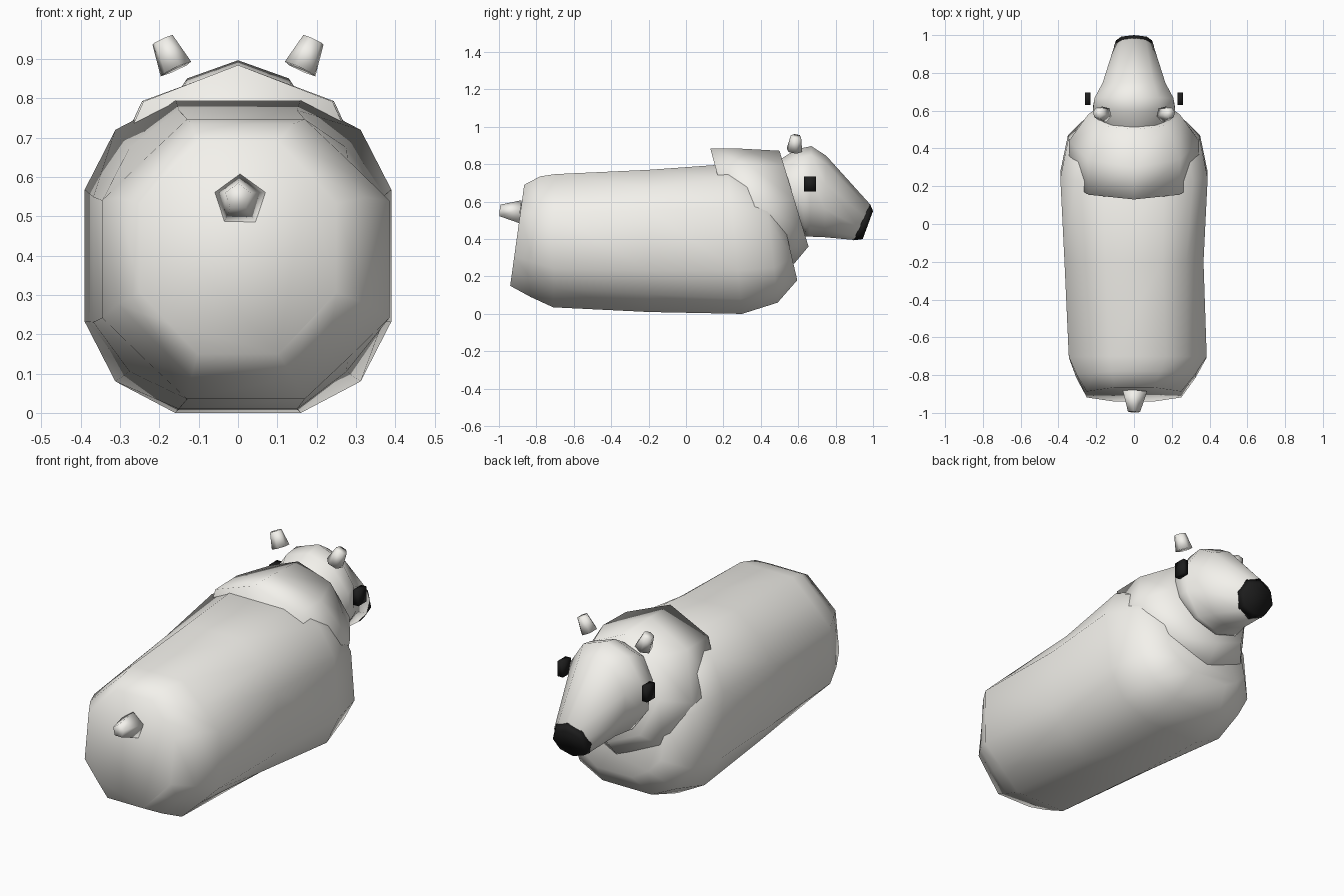
import bpy, bmesh, math
from mathutils import Vector

if "Cube" in bpy.data.objects:
    bpy.data.objects.remove(bpy.data.objects["Cube"])


def material(name, colour):
    m = bpy.data.materials.new(name)
    m.diffuse_color = (*colour, 1)
    m.use_nodes = True
    m.node_tree.nodes["Principled BSDF"].inputs["Base Color"].default_value = m.diffuse_color
    return m


black = material("black", (0.012, 0.012, 0.012))
cream = material("cream", (0.9, 0.885, 0.84))


def finish(name, bm, mat, smooth=180):
    bmesh.ops.recalc_face_normals(bm, faces=bm.faces[:])
    me = bpy.data.meshes.new(name)
    bm.to_mesh(me)
    bm.free()
    ob = bpy.data.objects.new(name, me)
    bpy.context.collection.objects.link(ob)
    me.materials.append(mat)
    bpy.ops.object.select_all(action='DESELECT')
    ob.select_set(True)
    bpy.context.view_layer.objects.active = ob
    bpy.ops.object.shade_smooth_by_angle(angle=math.radians(smooth))
    return ob


def loft(name, sections, rings, mat=cream, smooth=180):
    """Skin unit sections through rings (y_top, z_top, y_bottom, z_bottom, half_width, x_centre)."""
    bm = bmesh.new()
    loops = []
    for section, (yt, zt, yb, zb, w, cx) in zip(sections, rings):
        loops.append([bm.verts.new((cx + w * u,
                                    (yt + yb) / 2 + (yt - yb) / 2 * v,
                                    (zt + zb) / 2 + (zt - zb) / 2 * v)) for u, v in section])
    n = len(sections[0])
    for a, b in zip(loops, loops[1:]):
        for i in range(n):
            j = (i + 1) % n
            bm.faces.new((a[i], a[j], b[j], b[i]))
    bm.faces.new(loops[0])
    bm.faces.new(loops[-1])
    return finish(name, bm, mat, smooth)


def ngon(n):
    return [(math.sin(2 * math.pi * i / n), math.cos(2 * math.pi * i / n)) for i in range(n)]


def barrel(corner):
    """Rounded square; corner 0.705 gives a plain octagon, 0.8 a fuller shape."""
    quarter = [(0.41, 1), (corner, corner), (1, 0.42)]
    right = quarter + [(u, -v) for u, v in reversed(quarter)]
    return right + [(-u, v) for u, v in reversed(right)]


def stub(name, start, end, r1, r2, sides):
    """Tapered peg between two points."""
    a, b = Vector(start), Vector(end)
    bm = bmesh.new()
    bmesh.ops.create_cone(bm, cap_ends=True, segments=sides, radius1=r1, radius2=r2,
                          depth=(b - a).length)
    bm.transform((b - a).to_track_quat('Z', 'Y').to_matrix().to_4x4())
    bmesh.ops.translate(bm, verts=bm.verts, vec=(a + b) / 2)
    return finish(name, bm, cream)


# Body: octagonal rump growing into a fuller chest
loft("body", [barrel(c) for c in (0.71, 0.71, 0.71, 0.75, 0.8, 0.8, 0.75)], [
    (-0.865, 0.69, -0.94, 0.15, 0.25, 0.0),
    (-0.78, 0.735, -0.83, 0.09, 0.315, 0.01),
    (-0.70, 0.747, -0.71, 0.035, 0.365, 0.02),
    (-0.20, 0.77, -0.20, 0.01, 0.368, 0.0),
    (0.22, 0.80, 0.30, 0.0, 0.39, 0.0),
    (0.42, 0.70, 0.49, 0.06, 0.35, 0.0),
    (0.50, 0.59, 0.595, 0.18, 0.25, 0.0)])

# Neck collar
loft("neck", [ngon(8)] * 3, [
    (0.13, 0.885, 0.30, 0.25, 0.34, 0),
    (0.30, 0.883, 0.58, 0.27, 0.345, 0),
    (0.50, 0.872, 0.655, 0.36, 0.245, 0)])

# Head tapering to the muzzle
loft("head", [ngon(10)] * 6, [
    (0.44, 0.78, 0.52, 0.50, 0.17, 0),
    (0.51, 0.83, 0.62, 0.45, 0.20, 0),
    (0.59, 0.88, 0.64, 0.415, 0.228, 0),
    (0.67, 0.897, 0.66, 0.413, 0.22, 0),
    (0.75, 0.845, 0.74, 0.41, 0.175, 0),
    (0.985, 0.585, 0.90, 0.395, 0.105, 0)])

# Nose cap
loft("nose", [ngon(8)] * 2, [
    (0.984, 0.588, 0.895, 0.393, 0.107, 0),
    (1.0, 0.55, 0.945, 0.40, 0.095, 0)], black)

# Tail
stub("tail", (0.005, -0.885, 0.54), (0, -0.995, 0.55), 0.068, 0.034, 5)

# Ears and eyes, mirrored
for side, s in (("left", -1), ("right", 1)):
    stub(side + "_ear", (s * 0.158, 0.58, 0.875), (s * 0.192, 0.588, 0.949), 0.044, 0.029, 6)
    bm = bmesh.new()
    bmesh.ops.create_cube(bm, size=1)
    bmesh.ops.scale(bm, verts=bm.verts, vec=(0.03, 0.066, 0.08))
    bmesh.ops.translate(bm, verts=bm.verts, vec=(s * 0.245, 0.663, 0.695))
    finish(side + "_eye", bm, black)
